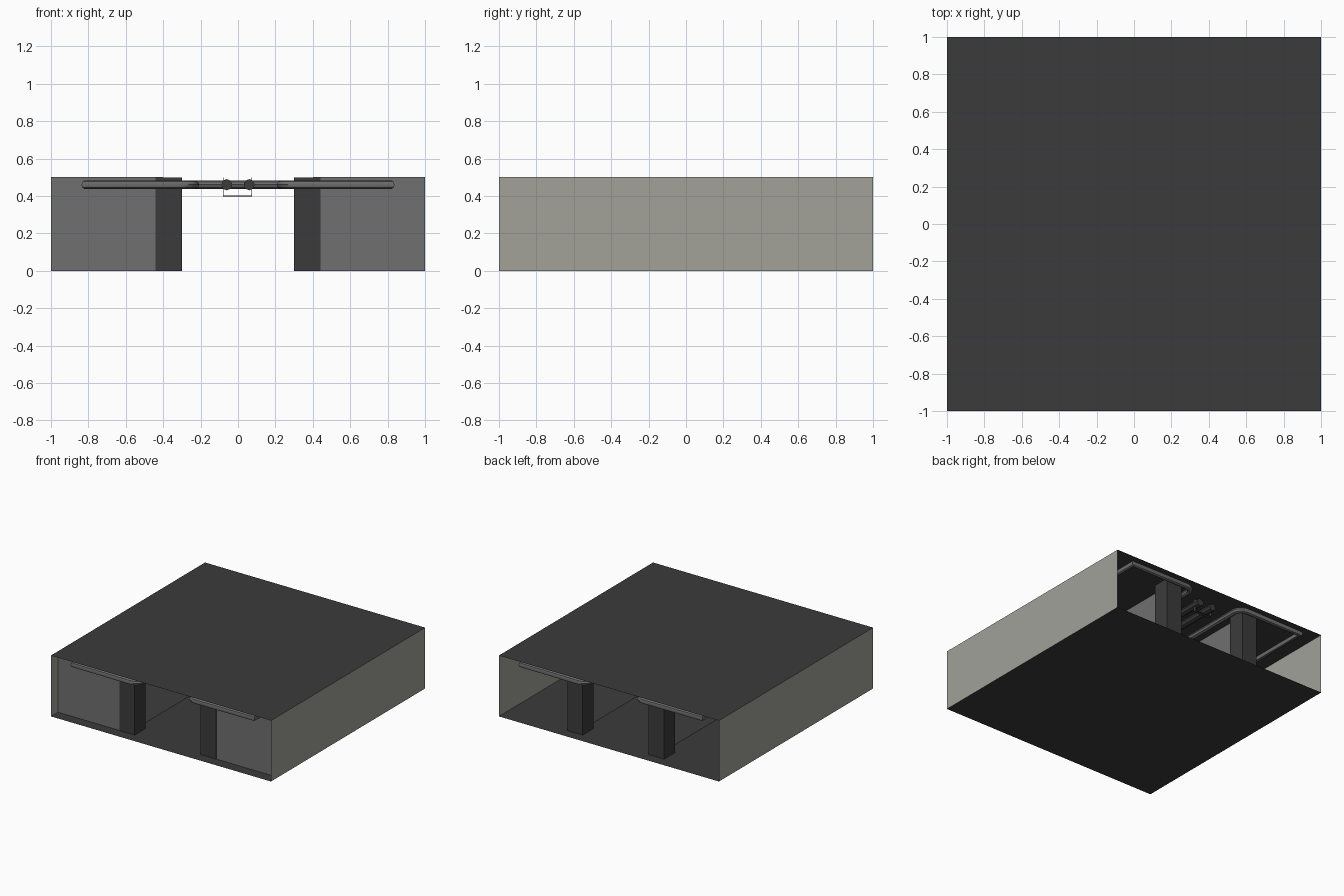
import bpy, bmesh, math
from mathutils import Vector

if "Cube" in bpy.data.objects:
    bpy.data.objects.remove(bpy.data.objects["Cube"])


def mat(name, c):
    m = bpy.data.materials.new(name)
    m.diffuse_color = (*c, 1)
    m.use_nodes = True
    m.node_tree.nodes["Principled BSDF"].inputs["Base Color"].default_value = m.diffuse_color
    return m


DARK = mat("dark_grey", (0.044, 0.044, 0.044))
PANEL = mat("panel_grey", (0.16, 0.16, 0.16))
WALL = mat("warm_light_grey", (0.36, 0.36, 0.32))
PIPE = mat("pipe_grey", (0.15, 0.15, 0.15))


def finish(name, bm, m):
    me = bpy.data.meshes.new(name)
    bm.to_mesh(me)
    bm.free()
    me.materials.append(m)
    ob = bpy.data.objects.new(name, me)
    bpy.context.scene.collection.objects.link(ob)
    return ob


def sheet(name, pts, m):
    bm = bmesh.new()
    bm.faces.new([bm.verts.new(p) for p in pts])
    return finish(name, bm, m)


def box(name, lo, hi, m):
    bm = bmesh.new()
    bmesh.ops.create_cube(bm, size=1)
    for v in bm.verts:
        v.co = Vector([(a + b) / 2 + c * (b - a) for a, b, c in zip(lo, hi, v.co)])
    return finish(name, bm, m)


def pipe(name, pts, r, m, closed=False):
    cu = bpy.data.curves.new(name, 'CURVE')
    cu.dimensions = '3D'
    cu.bevel_depth = r
    cu.bevel_resolution = 2
    cu.use_fill_caps = True
    s = cu.splines.new('POLY')
    s.points.add(len(pts) - 1)
    for p, q in zip(s.points, pts):
        p.co = (*q, 1)
    s.use_cyclic_u = closed
    cu.materials.append(m)
    ob = bpy.data.objects.new(name, cu)
    bpy.context.scene.collection.objects.link(ob)
    bpy.ops.object.select_all(action='DESELECT')
    ob.select_set(True)
    bpy.context.view_layer.objects.active = ob
    bpy.ops.object.convert(target='MESH')
    bpy.ops.object.shade_smooth_by_angle(angle=math.radians(40))


H = 0.5
# floor and ceiling
sheet("floor", [(-1, 1, 0), (1, 1, 0), (1, -1, 0), (-1, -1, 0)], DARK)
sheet("ceiling", [(-1, -1, H), (1, -1, H), (1, 1, H), (-1, 1, H)], DARK)

for s, side in ((-1, "left"), (1, "right")):
    # outer wall, corridor wall and front panel
    for n, x, y, m in (("outer_wall", 1, 1, WALL), ("corridor_wall", 0.36, 0.84, PANEL)):
        p = [(s * x, -y, 0), (s * x, y, 0), (s * x, y, H), (s * x, -y, H)]
        sheet(f"{side}_{n}", p[::s], m)
    p = [(s * 0.4, -0.91, 0), (s, -0.91, 0), (s, -0.91, H), (s * 0.4, -0.91, H)]
    sheet(f"{side}_front_panel", p[::s], PANEL)
    # columns at both corridor ends
    for t, end in ((-1, "front"), (1, "back")):
        xs = sorted((s * 0.30, s * 0.44))
        ys = sorted((t * 0.77, t * 0.912))
        box(f"{side}_{end}_column", (xs[0], ys[0], 0), (xs[1], ys[1], 0.498), DARK)
    # pipe loop with rounded corners beside the corridor
    xi, xo, y, r, z = 0.23, 0.82, 0.965, 0.06, 0.46
    pts = []
    for k in range(5):
        a = math.pi / 2 * k / 4
        pts.append((s * (xi + r - r * math.cos(a)), y - r + r * math.sin(a), z))
    pts.append((s * xo, y, z))
    pts += [(px, -py, pz) for px, py, pz in reversed(pts)]
    pipe(f"{side}_pipe_loop", pts, 0.023, PIPE, True)
    # central ceiling pipe
    pipe(f"{side}_centre_pipe", [(s * 0.06, -0.85, z), (s * 0.06, 0.85, z)], 0.03, DARK)

# cross pipe joining the loops
pipe("cross_pipe", [(-0.23, 0, 0.46), (0.23, 0, 0.46)], 0.022, PIPE)

# thin hangers under the centre pipes
for i, y in enumerate((-0.8, 0, 0.8)):
    box(f"hanger_base_{i}", (-0.08, y - 0.015, 0.398), (0.075, y + 0.015, 0.402), DARK)
    for x in (-0.08, 0.073):
        box(f"hanger_strap_{i}", (x, y - 0.015, 0.4), (x + 0.002, y + 0.015, H - 0.002), DARK)
